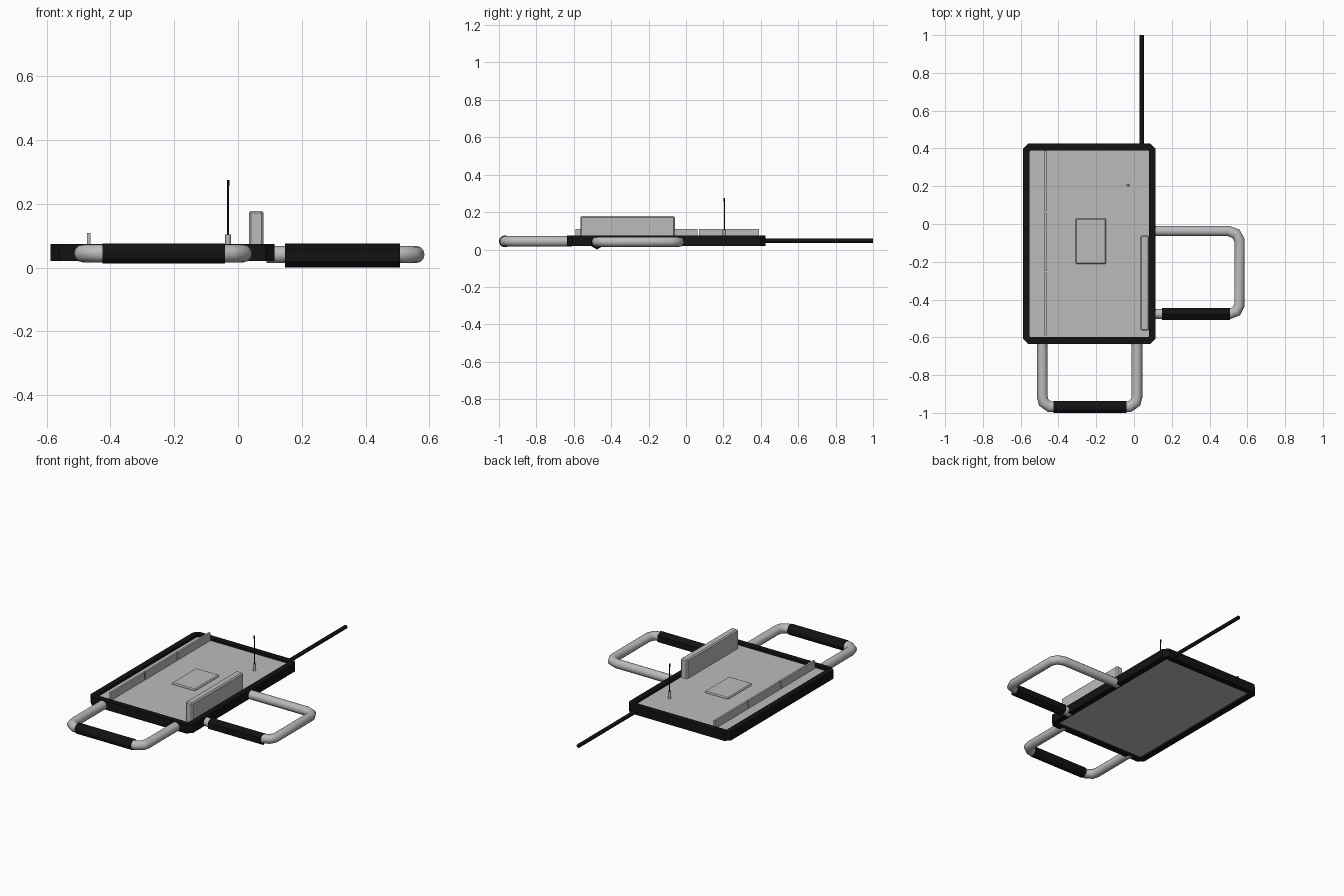
import bpy, bmesh, math
from mathutils import Vector, Matrix

if "Cube" in bpy.data.objects:
    bpy.data.objects.remove(bpy.data.objects["Cube"])


def material(name, v):
    m = bpy.data.materials.new(name)
    m.diffuse_color = (v, v, v, 1)
    m.use_nodes = True
    m.node_tree.nodes["Principled BSDF"].inputs["Base Color"].default_value = m.diffuse_color
    return m


GREY = material("light grey", 0.5)
BLACK = material("black", 0.006)


def finish(name, bm, mat, smooth=False):
    bmesh.ops.recalc_face_normals(bm, faces=bm.faces)
    me = bpy.data.meshes.new(name)
    bm.to_mesh(me)
    bm.free()
    me.materials.append(mat)
    ob = bpy.data.objects.new(name, me)
    bpy.context.collection.objects.link(ob)
    if smooth:
        bpy.ops.object.select_all(action='DESELECT')
        ob.select_set(True)
        bpy.context.view_layer.objects.active = ob
        bpy.ops.object.shade_smooth_by_angle(angle=math.radians(50))
    return ob


def box(name, lo, hi, mat, bevel=0.0):
    bm = bmesh.new()
    lo, hi = Vector(lo), Vector(hi)
    bmesh.ops.create_cube(bm, size=1, matrix=Matrix.Translation((lo + hi) / 2)
                          @ Matrix.Diagonal((*(hi - lo), 1)))
    if bevel:
        bmesh.ops.bevel(bm, geom=bm.edges[:], offset=bevel, segments=1, affect='EDGES')
    return finish(name, bm, mat)


def tube(name, path, radius, mat, sides=12, turn=0.0, smooth=True):
    """Sweep a flat-lying polygon section along a path of points."""
    bm = bmesh.new()
    pts = [Vector(p) for p in path]
    rings = []
    for i, p in enumerate(pts):
        a = (p - pts[i - 1]).normalized() if i else (pts[1] - p).normalized()
        b = (pts[i + 1] - p).normalized() if i < len(pts) - 1 else a
        t = (a + b).normalized()
        ref = Vector((1, 0, 0)) if abs(t.z) > 0.9 else Vector((0, 0, 1))
        side = t.cross(ref).normalized()
        up = side.cross(t)
        stretch = 1 / max(t.dot(a), 0.5)
        ring = []
        for k in range(sides):
            w = math.tau * k / sides + turn
            ring.append(bm.verts.new(p + side * math.sin(w) * radius * stretch
                                     + up * math.cos(w) * radius))
        rings.append(ring)
    for r, s in zip(rings, rings[1:]):
        for k in range(sides):
            n = (k + 1) % sides
            bm.faces.new((r[k], r[n], s[n], s[k]))
    bm.faces.new(rings[0])
    bm.faces.new(rings[-1])
    return finish(name, bm, mat, smooth)


def clipped_rect(x0, y0, x1, y1, c):
    return [(x0 + c, y0), (x1 - c, y0), (x1, y0 + c), (x1, y1 - c),
            (x1 - c, y1), (x0 + c, y1), (x0, y1 - c), (x0, y0 + c)]


# Black frame with clipped corners
X0, X1, Y0, Y1 = -0.588, 0.115, -0.635, 0.425
W = 0.036
outer = clipped_rect(X0, Y0, X1, Y1, 0.028)
inner = clipped_rect(X0 + W, Y0 + W, X1 - W, Y1 - W, 0.004)
bm = bmesh.new()
loops = [[bm.verts.new((x, y, z)) for x, y in pts]
         for pts, z in ((outer, 0.02), (outer, 0.074), (inner, 0.074), (inner, 0.02))]
for i in range(4):
    a, b = loops[i], loops[(i + 1) % 4]
    for k in range(8):
        n = (k + 1) % 8
        bm.faces.new((a[k], a[n], b[n], b[k]))
finish("frame", bm, BLACK)

# Panel inside the frame, with raised pad
box("panel", (X0 + 0.03, Y0 + 0.03, 0.032), (X1 - 0.03, Y1 - 0.03, 0.06), GREY)
box("centre_pad", (-0.31, -0.212, 0.05), (-0.147, 0.03, 0.069), GREY, 0.006)

# Upright block on the right and thin three-piece rail on the left
box("upright_block", (0.034, -0.565, 0.05), (0.08, -0.06, 0.178), GREY, 0.007)
for i, (a, b) in enumerate(((-0.59, -0.257), (-0.25, 0.062), (0.069, 0.39))):
    box(f"rail_{i + 1}", (-0.474, a, 0.05), (-0.462, b, 0.109), GREY)

# Small aerial
tube("aerial_base", [(-0.031, 0.205, 0.05), (-0.031, 0.205, 0.09), (-0.031, 0.205, 0.104)],
     0.009, GREY, 8)
tube("aerial_rod", [(-0.031, 0.205, 0.1), (-0.031, 0.205, 0.258)], 0.003, BLACK, 8)
tube("aerial_tip", [(-0.031, 0.205, 0.256), (-0.031, 0.205, 0.275)], 0.004, BLACK, 8)

# Long rod at the back
tube("back_rod", [(0.041, 0.40, 0.047), (0.041, 1.0, 0.047)], 0.012, BLACK, 8, math.pi / 8)

# Front handle
z = 0.044
tube("front_handle", [(-0.486, -0.61, z), (-0.486, -0.915, z), (-0.478, -0.945, z),
                      (-0.445, -0.968, z), (-0.025, -0.968, z), (0.008, -0.945, z),
                      (0.016, -0.915, z), (0.016, -0.61, z)], 0.028, GREY)
tube("front_grip", [(-0.425, -0.968, z), (-0.04, -0.968, z)], 0.032, BLACK, 12, smooth=False)

# Right handle
z = 0.041
tube("right_handle", [(0.09, -0.037, z), (0.5, -0.037, z), (0.54, -0.052, z),
                      (0.558, -0.085, z), (0.558, -0.43, z), (0.542, -0.462, z),
                      (0.505, -0.476, z), (0.09, -0.476, z)], 0.027, GREY)
tube("right_grip", [(0.148, -0.476, 0.0375), (0.508, -0.476, 0.0375)], 0.0375, BLACK, 6,
     smooth=False)
